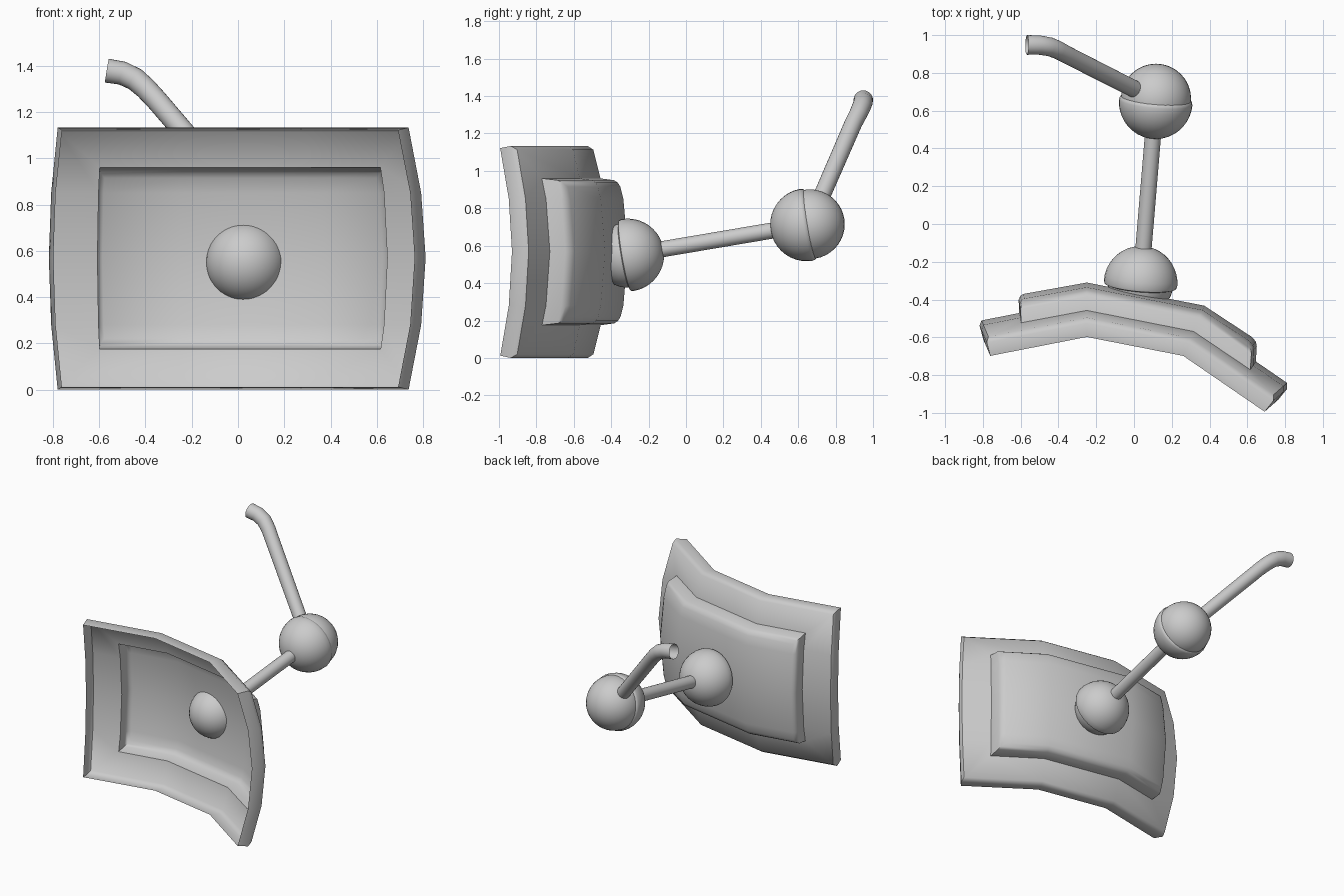
import bpy, bmesh, math
from mathutils import Vector, Matrix

if "Cube" in bpy.data.objects:
    bpy.data.objects.remove(bpy.data.objects["Cube"])

# plan outline of the panel (x, y) and how far each height bows backwards
PLAN = [Vector(p) for p in ((-.76, -.70), (-.25, -.60), (.26, -.70), (.69, -.995))]
BOW = [(0, 0), (.28, .07), (.57, .095), (.85, .07), (1.13, 0)]


def seg_normal(i):
    t = (PLAN[i + 1] - PLAN[i]).normalized()
    return Vector((-t.y, t.x))


NORMALS = [seg_normal(0), (seg_normal(0) + seg_normal(1)).normalized(),
           (seg_normal(1) + seg_normal(2)).normalized(), seg_normal(2)]


def bow(z):
    z = min(max(z, 0), 1.13)
    for (z0, b0), (z1, b1) in zip(BOW, BOW[1:]):
        if z <= z1:
            return b0 + (b1 - b0) * (z - z0) / (z1 - z0)
    return 0


def panel_point(s, z, d):
    i = 0 if s < -.25 - 1e-5 else (1 if s < .26 + 1e-5 else 2)
    a, b = PLAN[i], PLAN[i + 1]
    f = (s - a.x) / (b.x - a.x)
    n = NORMALS[i] if i == 0 and f < .9 else None
    if i == 2:
        n = NORMALS[3] if f > .1 else NORMALS[2]
    if i == 1:
        n = NORMALS[1].lerp(NORMALS[2], f)
    p = a.lerp(b, 0) + (b - a) * f + (n or NORMALS[1]) * (d + bow(z))
    return Vector((p.x, p.y, z))


def finish(bm, name, angle=50):
    me = bpy.data.meshes.new(name)
    bm.to_mesh(me)
    bm.free()
    ob = bpy.data.objects.new(name, me)
    bpy.context.collection.objects.link(ob)
    bpy.ops.object.select_all(action='DESELECT')
    ob.select_set(True)
    bpy.context.view_layer.objects.active = ob
    bpy.ops.object.shade_smooth_by_angle(angle=math.radians(angle))
    return ob


# curved shell: loops from front rim to back plate
# depth, left, right, bottom, top, sideways bulge
LOOPS = [(0, -.76, .69, .012, 1.122, .02),
         (.075, -.765, .695, 0, 1.133, .02),
         (.10, -.75, .68, .02, 1.113, .02),
         (.10, -.57, .535, .175, .96, 0),
         (.17, -.56, .50, .185, .95, 0),
         (.187, -.548, .485, .198, .937, 0),
         (.195, -.53, .46, .22, .915, 0)]
bm = bmesh.new()


def loop_grid(d, s0, s1, z0, z1, ext):
    rows = []
    for z in (z0, .28, .57, .85, z1):
        e = ext * bow(z) / .095
        rows.append([panel_point(s, z, d) for s in (s0 - e, -.25, .26, s1 + e)])
    return rows


def border(g):
    return g[0] + [r[-1] for r in g[1:-1]] + g[-1][::-1] + [r[0] for r in g[-2:0:-1]]


prev = None
for k, L in enumerate(LOOPS):
    g = loop_grid(*L)
    last = k == len(LOOPS) - 1
    if last:
        g = [[bm.verts.new(p) for p in r] for r in g]
        ring = border(g)
        for r0, r1 in zip(g, g[1:]):
            for j in range(3):
                bm.faces.new((r0[j], r0[j + 1], r1[j + 1], r1[j]))
    else:
        ring = [bm.verts.new(p) for p in border(g)]
    if prev:
        n = len(ring)
        for j in range(n):
            bm.faces.new((prev[j], prev[(j + 1) % n], ring[(j + 1) % n], ring[j]))
    prev = ring
bmesh.ops.recalc_face_normals(bm, faces=bm.faces)
finish(bm, "curved_panel")

# ball joints
J1, J2 = Vector((.035, -.312, .55)), Vector((.115, .645, .712))
AXIS = (J2 - J1).normalized()


def ball(name, centre, radius):
    bm = bmesh.new()
    bmesh.ops.create_uvsphere(bm, u_segments=32, v_segments=20, radius=radius,
                              matrix=Matrix.Translation(centre))
    finish(bm, name)


def cup(name, centre, direction, radius, inner):
    # hemisphere with a rolled-in lip, pole along direction
    bm = bmesh.new()
    prof = [(radius * math.sin(a), radius * math.cos(a))
            for a in (math.pi / 2 * i / 10 for i in range(11))]
    prof += [(radius - .004, -.015), (inner, -.022)]
    vs = [bm.verts.new((r, 0, h)) for r, h in prof]
    es = [bm.edges.new(p) for p in zip(vs, vs[1:])]
    bmesh.ops.spin(bm, geom=vs + es, cent=(0, 0, 0), axis=(0, 0, 1),
                   angle=2 * math.pi, steps=32)
    bmesh.ops.remove_doubles(bm, verts=bm.verts, dist=1e-4)
    bmesh.ops.recalc_face_normals(bm, faces=bm.faces)
    rot = direction.to_track_quat('Z', 'Y').to_matrix().to_4x4()
    bmesh.ops.transform(bm, matrix=Matrix.Translation(centre) @ rot, verts=bm.verts)
    finish(bm, name)


ball("panel_ball", J1, .174)
cup("panel_cup", J1, AXIS, .195, .17)
ball("elbow_ball", J2 + AXIS * .018, .186)
cup("elbow_cup", J2, -AXIS, .195, .18)


# arms: open swept tubes
def tube(name, pts, radii):
    bm = bmesh.new()
    pts = [Vector(p) for p in pts]
    prev = None
    for i, p in enumerate(pts):
        t = (pts[min(i + 1, len(pts) - 1)] - pts[max(i - 1, 0)]).normalized()
        u = t.cross(Vector((0, 1, 0)) if abs(t.y) < .9 else Vector((1, 0, 0))).normalized()
        v = t.cross(u)
        ring = [bm.verts.new(p + radii[i] * (u * math.cos(a) + v * math.sin(a)))
                for a in (2 * math.pi * k / 24 for k in range(24))]
        if prev:
            for k in range(24):
                m = (k + 1) % 24
                bm.faces.new((prev[k], prev[m], ring[m], ring[k]))
        prev = ring
    bmesh.ops.recalc_face_normals(bm, faces=bm.faces)
    finish(bm, name)


tube("lower_arm", [J1 + AXIS * .1, J2 - AXIS * .1], [.043, .043])
tube("upper_arm", [(.07, .68, .76), (-.355, .895, 1.255), (-.40, .92, 1.303),
                   (-.445, .938, 1.342), (-.50, .947, 1.368), (-.567, .948, 1.379)],
     [.045, .047, .048, .050, .051, .052])
